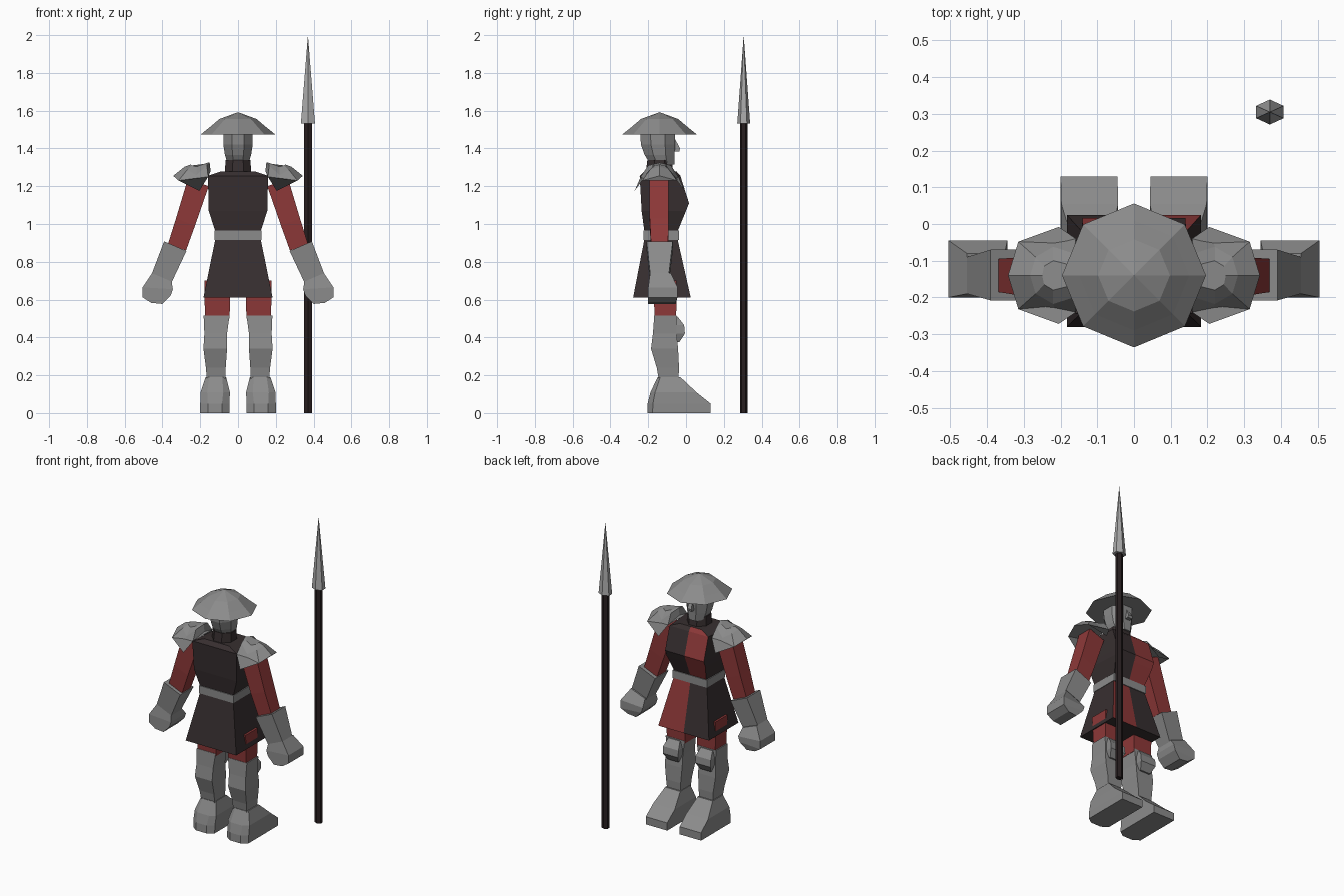
import bpy, bmesh, math
from mathutils import Vector

if "Cube" in bpy.data.objects:
    bpy.data.objects.remove(bpy.data.objects["Cube"])


def material(name, rgb):
    m = bpy.data.materials.new(name)
    m.diffuse_color = (*rgb, 1)
    m.use_nodes = True
    m.node_tree.nodes["Principled BSDF"].inputs["Base Color"].default_value = m.diffuse_color
    return m


STEEL = material("steel grey", (0.26, 0.26, 0.26))
BLADE = material("bright steel", (0.40, 0.40, 0.40))
RED = material("red cloth", (0.27, 0.04, 0.04))
DARK = material("dark cloth", (0.038, 0.028, 0.029))
WOOD = material("dark wood", (0.020, 0.013, 0.014))

CY = -0.14  # depth of the body's centre line


def loft(name, loops, mats, rule=None, mirror=False):
    """Skin a list of equal-length point loops and cap both ends."""
    bm = bmesh.new()
    rings = [[bm.verts.new(p) for p in loop] for loop in loops]
    n = len(rings[0])
    for a, b in zip(rings, rings[1:]):
        for i in range(n):
            j = (i + 1) % n
            bm.faces.new((a[i], a[j], b[j], b[i]))
    bm.faces.new(rings[0])
    bm.faces.new(rings[-1])
    bmesh.ops.remove_doubles(bm, verts=bm.verts, dist=0.0005)
    bmesh.ops.recalc_face_normals(bm, faces=bm.faces)
    bm.normal_update()
    if rule:
        for f in bm.faces:
            f.material_index = rule(f.calc_center_median(), f.normal)
    me = bpy.data.meshes.new(name)
    bm.to_mesh(me)
    bm.free()
    for m in mats:
        me.materials.append(m)
    ob = bpy.data.objects.new(name, me)
    bpy.context.collection.objects.link(ob)
    if mirror:
        ob.modifiers.new("Mirror", 'MIRROR').use_mirror_merge = False
    return ob


def ring(n, cx, cy, rx, ry, z, start=0.0):
    return [(cx + rx * math.cos(start + math.tau * i / n),
             cy + ry * math.sin(start + math.tau * i / n), z) for i in range(n)]


def rect(x0, x1, y0, y1, z):
    return [(x0, y0, z), (x1, y0, z), (x1, y1, z), (x0, y1, z)]


def coat(z, hw, y0, y1, fw=None):
    """Cross-section of the tunic, split along the middle of the chest."""
    fw = fw or hw
    return [(hw, y0, z), (fw, y1, z), (0, y1, z), (-fw, y1, z), (-hw, y0, z)]


def limb(p, q, y0, y1):
    """Tilted section running from inner point p to outer point q (x, z)."""
    return [(p[0], y0, p[1]), (q[0], y0, q[1]), (q[0], y1, q[1]), (p[0], y1, p[1])]


# Quartered tunic: the chest side carries a red panel on opposite halves
loft("tunic_top", [coat(0.96, 0.12, -0.22, -0.045, 0.115),
                   coat(1.07, 0.155, -0.235, 0.0, 0.14),
                   coat(1.11, 0.155, -0.237, 0.016, 0.14),
                   coat(1.255, 0.16, -0.245, -0.03, 0.14),
                   coat(1.278, 0.09, -0.22, -0.05, 0.08)],
     [DARK, RED], lambda c, n: int(n.y > 0.7 and c.x < 0))
loft("tunic_skirt", [coat(0.61, 0.183, -0.28, 0.025),
                     coat(0.92, 0.12, -0.22, -0.045)],
     [DARK, RED], lambda c, n: int(n.y > 0.7 and c.x > 0))
loft("belt", [rect(-0.124, 0.124, -0.226, -0.038, z) for z in (0.915, 0.965)], [STEEL])

# Collar, head and nose
loft("collar", [ring(8, 0, CY, 0.075, 0.08, 1.26, math.pi / 8),
                ring(8, 0, CY, 0.072, 0.07, 1.338, math.pi / 8)], [DARK])
T = math.pi / 8
loft("head", [ring(8, 0, -0.125, 0.058, 0.068, 1.315, T),
              ring(8, 0, -0.14, 0.075, 0.085, 1.365, T),
              ring(8, 0, -0.148, 0.084, 0.098, 1.42, T),
              ring(8, 0, -0.15, 0.084, 0.1, 1.48, T)], [STEEL])
loft("nose", [rect(-0.017, 0.017, -0.08, -0.035, 1.385),
              rect(-0.015, 0.015, -0.08, -0.032, 1.4),
              rect(-0.008, 0.008, -0.08, -0.058, 1.45)], [STEEL])

# Wide-brimmed kettle helmet
loft("helmet", [ring(8, 0, CY, r, r, z) for r, z in
                ((0.196, 1.475), (0.15, 1.512), (0.098, 1.556), (0.0, 1.592))], [STEEL])


# Shoulder guards: octagonal caps, half of each ring listed then reflected
def pad_ring(half):
    pts = [(x, CY + y, z) for x, y, z in half]
    return pts + [(x, CY - y, z) for x, y, z in half[-2:0:-1]]


loft("shoulder_guard", [
    pad_ring([(0.343, 0, 1.255), (0.315, 0.092, 1.23), (0.205, 0.132, 1.175),
              (0.158, 0.1, 1.25), (0.145, 0, 1.28)]),
    pad_ring([(0.283, 0, 1.303), (0.268, 0.05, 1.288), (0.22, 0.078, 1.258),
              (0.165, 0.06, 1.31), (0.15, 0, 1.325)]),
    pad_ring([(0.25, 0, 1.315), (0.245, 0.025, 1.31), (0.22, 0.04, 1.303),
              (0.18, 0.03, 1.318), (0.16, 0, 1.325)])], [STEEL], mirror=True)

# Sleeves, cuffs and fists
loft("sleeve", [limb((0.155, 1.2), (0.265, 1.24), -0.192, -0.092),
                limb((0.228, 0.99), (0.328, 1.03), -0.192, -0.092),
                limb((0.275, 0.86), (0.372, 0.89), -0.185, -0.095)], [RED], mirror=True)
loft("gauntlet_cuff", [limb((0.273, 0.857), (0.391, 0.908), -0.208, -0.07),
                       limb((0.352, 0.69), (0.455, 0.74), -0.19, -0.09)], [STEEL], mirror=True)
loft("gauntlet_fist", [limb((0.352, 0.7), (0.455, 0.74), -0.19, -0.08),
                       limb((0.345, 0.655), (0.505, 0.665), -0.2, -0.045),
                       limb((0.357, 0.62), (0.505, 0.612), -0.2, -0.045),
                       limb((0.4, 0.577), (0.46, 0.583), -0.2, -0.055)], [STEEL], mirror=True)

# Legs: hose above, plate below
loft("thigh", [rect(0.045, 0.175, -0.165, -0.052, 0.5),
               rect(0.038, 0.178, -0.175, -0.05, 0.7)], [RED], mirror=True)
loft("shin_plate", [rect(x0, x1, y0, y1, z) for z, x0, x1, y0, y1 in
                    ((0.18, 0.067, 0.165, -0.145, -0.04), (0.24, 0.065, 0.17, -0.155, -0.037),
                     (0.34, 0.058, 0.183, -0.185, -0.042), (0.42, 0.058, 0.178, -0.175, -0.05),
                     (0.516, 0.045, 0.182, -0.168, -0.05))], [STEEL], mirror=True)
loft("knee_guard", [rect(x0, x1, -0.09, y1, z) for z, x0, x1, y1 in
                    ((0.375, 0.08, 0.155, -0.035), (0.42, 0.062, 0.172, -0.006),
                     (0.465, 0.062, 0.172, -0.01), (0.51, 0.075, 0.16, -0.045))],
     [STEEL], mirror=True)


# Boots: flat toes and chamfered heels
def sole(z, x0, x1, y0, y1, c):
    return [(x0, y1, z), (x1, y1, z), (x1, y0 + c * 0.7, z),
            (x1 - c, y0, z), (x0 + c, y0, z), (x0, y0 + c * 0.7, z)]


loft("boot", [sole(0.0, 0.045, 0.2, -0.205, 0.13, 0.04),
              sole(0.05, 0.045, 0.2, -0.203, 0.13, 0.04),
              sole(0.11, 0.043, 0.198, -0.188, 0.055, 0.035),
              sole(0.19, 0.063, 0.172, -0.15, -0.03, 0.02)], [STEEL], mirror=True)

# Spear: six-sided shaft and long point, standing beside the figure
SX, SY = 0.37, 0.305
loft("spear_shaft", [ring(6, SX, SY, 0.025, 0.02, z, math.pi / 6) for z in (0.0, 1.54)], [WOOD])
loft("spear_point", [ring(6, SX, SY, 0.043, 0.034, 1.532, math.pi / 6),
                     ring(6, SX, SY, 0.0, 0.0, 2.0)], [BLADE])
